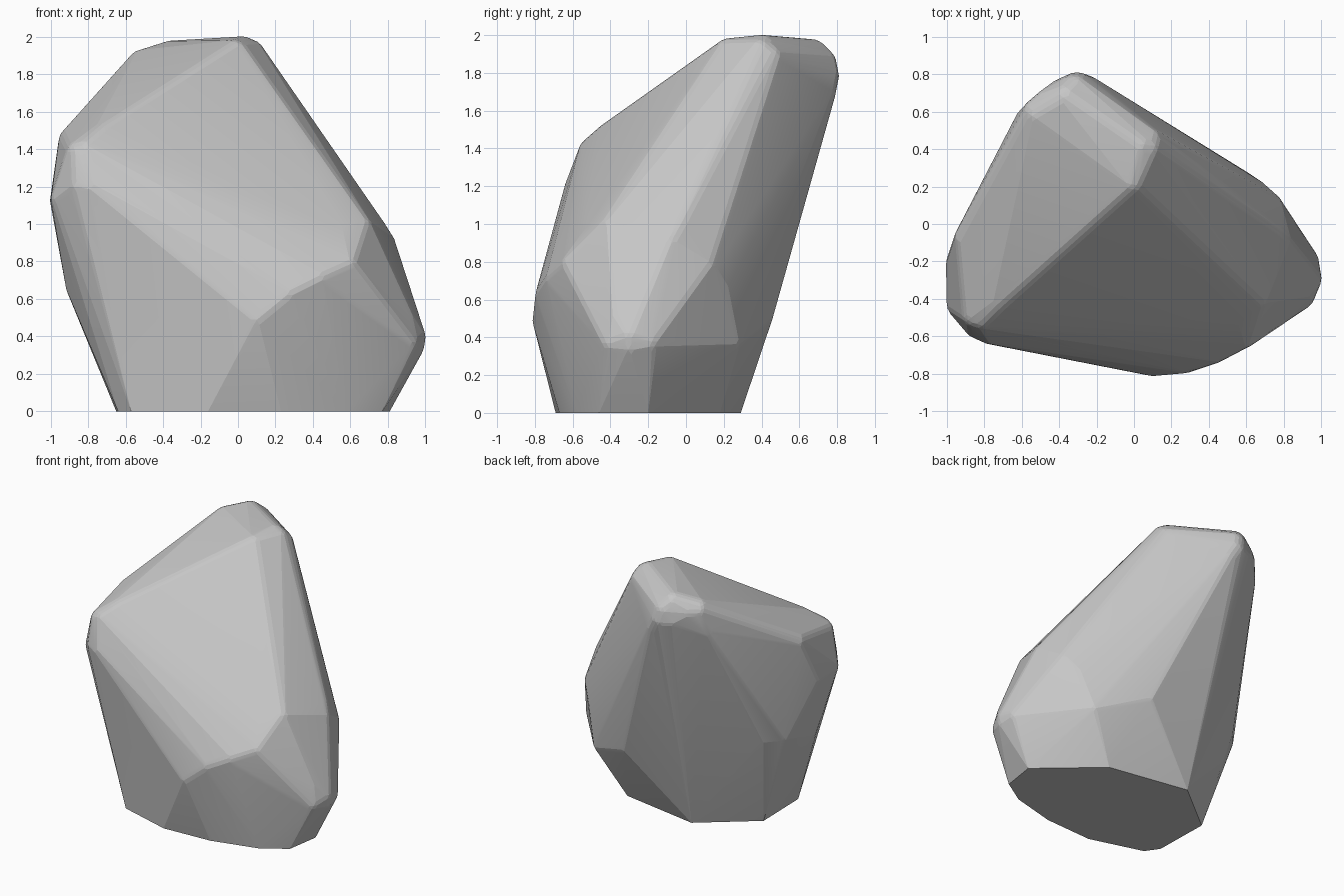
import bpy, bmesh
from mathutils import Vector

if "Cube" in bpy.data.objects:
    bpy.data.objects.remove(bpy.data.objects["Cube"])

ROUND = 0.1                # corner radius of the worn stone


def wrap(bm):
    """Replace the contents with the convex hull of its vertices."""
    bmesh.ops.delete(bm, geom=bm.faces[:] + bm.edges[:], context="EDGES_FACES")
    bmesh.ops.convex_hull(bm, input=bm.verts[:])
    loose = [v for v in bm.verts if not v.link_faces]
    bmesh.ops.delete(bm, geom=loose, context="VERTS")
    bmesh.ops.recalc_face_normals(bm, faces=bm.faces[:])
    bm.normal_update()


# Flat cut at the base
base = [(-.65, -.03), (-.64, -.47), (-.57, -.57), (-.16, -.69), (.23, -.67),
        (.58, -.58), (.77, -.46), (.81, -.2), (.38, .18), (-.25, .29)]

# Corners of the stone
crown = [(0, .19, 1.985), (.05, .42, 2.005), (.12, .4, 1.97), (.13, .49, 1.91),
         (-.38, .72, 1.985), (-.31, .805, 1.89), (-.31, .82, 1.78),
         (-.22, .79, 1.7), (-.59, .62, 1.92), (-.5, .71, 1.85),
         (-.42, .77, 1.78), (-.62, .6, 1.68)]
left_bulge = [(-.965, -.07, 1.48), (-1.005, -.2, 1.12), (-1, -.46, 1.13),
              (-.88, -.6, 1.2), (-.78, -.645, 1.2), (-.9, -.53, 1.42),
              (-.82, -.56, 1.43), (-.72, -.44, 1.54), (-.92, -.28, .65),
              (-.89, .03, .72), (-.78, .16, .72)]
front_ridge = [(.1, -.815, .48), (.28, -.8, .63), (.45, -.745, .72),
               (.62, -.655, .8), (.56, -.53, .98)]
right_shoulder = [(.7, -.43, 1.02), (.78, -.05, 1.01), (.84, -.08, .92),
                  (.78, .14, .79), (.69, .22, .67), (.985, -.17, .36),
                  (1.005, -.3, .41), (.995, -.3, .33), (.955, -.43, .36),
                  (.93, -.39, .52), (.6, .28, .36), (.22, .46, .5)]

# Sharp stone
bm = bmesh.new()
for x, y in base:
    bm.verts.new((x, y, 0))
for corner in crown + left_bulge + front_ridge + right_shoulder:
    bm.verts.new(corner)
wrap(bm)

# Worn corners: a ball tangent to the faces that meet at each corner
corners = [v for v in bm.verts if v.co.z > 0.1]
centres = [v.co - v.normal * v.calc_shell_factor() * ROUND for v in corners]
for v in corners:
    bm.verts.remove(v)
for centre in centres:
    ball = bmesh.ops.create_icosphere(bm, subdivisions=3, radius=ROUND)["verts"]
    bmesh.ops.translate(bm, verts=ball, vec=centre)
wrap(bm)

mesh = bpy.data.meshes.new("boulder")
bm.to_mesh(mesh)
bm.free()
boulder = bpy.data.objects.new("boulder", mesh)
bpy.context.collection.objects.link(boulder)

# Grey stone
stone = bpy.data.materials.new("stone_grey")
stone.use_nodes = True
colour = (0.57, 0.57, 0.57, 1)
stone.diffuse_color = colour
stone.node_tree.nodes["Principled BSDF"].inputs["Base Color"].default_value = colour
mesh.materials.append(stone)

bpy.context.view_layer.objects.active = boulder
boulder.select_set(True)
bpy.ops.object.shade_smooth_by_angle(angle=0.12)
